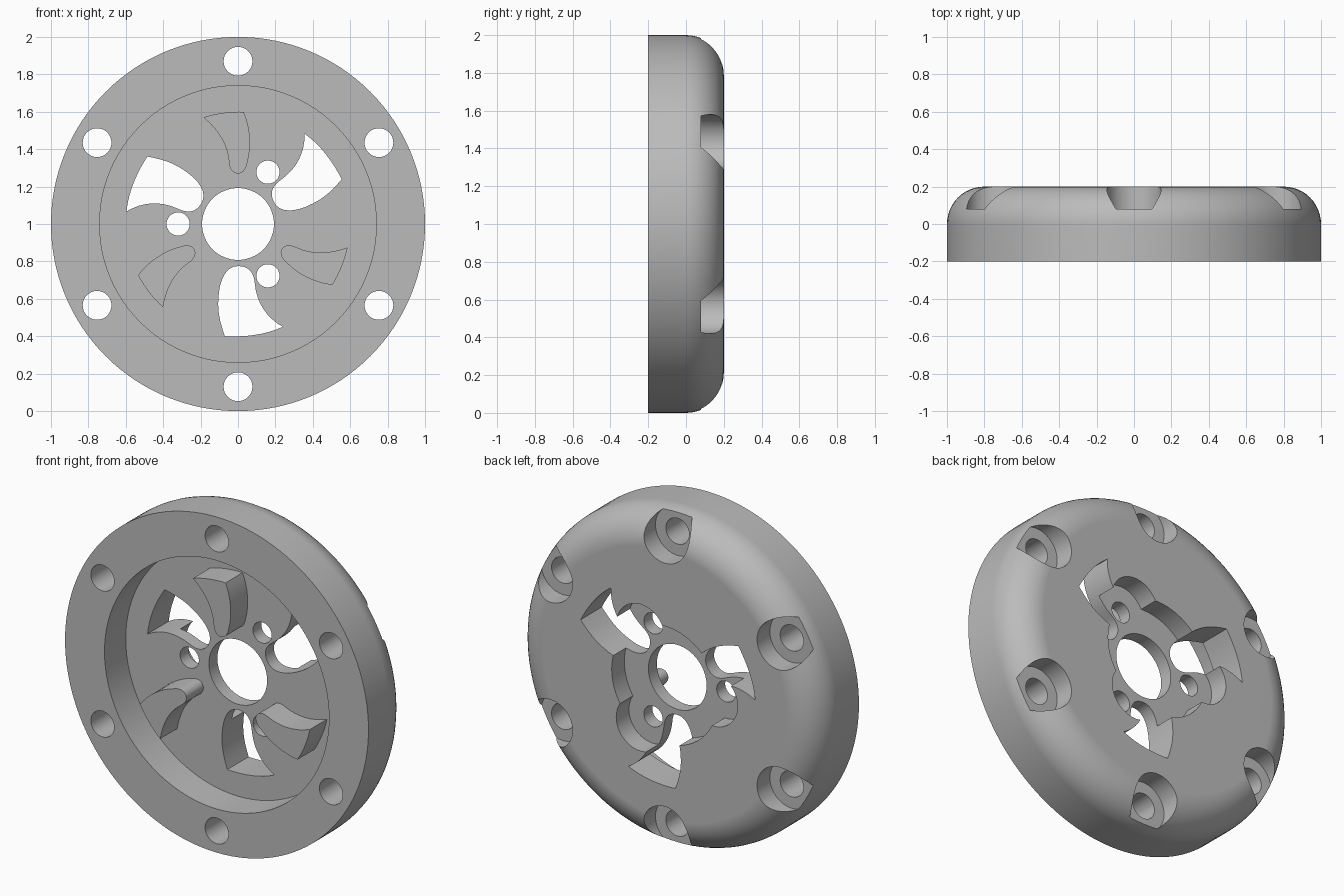
import bpy, bmesh
from math import sin, cos, pi, radians
from mathutils import Vector, Matrix
from mathutils.geometry import interpolate_bezier

cube = bpy.data.objects.get("Cube")
if cube:
    bpy.data.objects.remove(cube)

CENTRE_Z = 1.0
grey = bpy.data.materials.new("plain grey")
grey.use_nodes = True
grey.diffuse_color = (0.5, 0.5, 0.5, 1)
bsdf = next(n for n in grey.node_tree.nodes if n.type == 'BSDF_PRINCIPLED')
bsdf.inputs["Base Color"].default_value = (0.5, 0.5, 0.5, 1)


def circle(radius, x=0, z=0, sides=48):
    return [(x + radius * cos(2 * pi * i / sides), z + radius * sin(2 * pi * i / sides))
            for i in range(sides)]


def polar(radius, degrees):
    return radius * cos(radians(degrees)), radius * sin(radians(degrees))


def outline(segments, degrees=0):
    """Closed outline from Bezier segments, turned about the axle."""
    turn = Matrix.Rotation(radians(degrees), 2)
    points = []
    for seg in segments:
        points += interpolate_bezier(*[Vector(p) for p in seg], 9)[:-1]
    return [tuple(turn @ p.to_2d()) for p in points]


def loft(name, layers):
    """Solid skinned through (outline, y) layers with flat caps."""
    bm = bmesh.new()
    rings = [[bm.verts.new((x, y, z + CENTRE_Z)) for x, z in pts] for pts, y in layers]
    for a, b in zip(rings, rings[1:]):
        n = len(a)
        for i in range(n):
            bm.faces.new((a[i], a[(i + 1) % n], b[(i + 1) % n], b[i]))
    bm.faces.new(rings[0])
    bm.faces.new(rings[-1])
    bmesh.ops.recalc_face_normals(bm, faces=bm.faces)
    mesh = bpy.data.meshes.new(name)
    bm.to_mesh(mesh)
    bm.free()
    mesh.materials.append(grey)
    ob = bpy.data.objects.new(name, mesh)
    bpy.context.collection.objects.link(ob)
    return ob


def activate(ob):
    bpy.ops.object.select_all(action='DESELECT')
    ob.select_set(True)
    bpy.context.view_layer.objects.active = ob


def cut(ob, pts, y0, y1):
    """Cut a straight-sided opening between two depths."""
    cutter = loft("cutter", [(pts, y0), (pts, y1)])
    cutter.hide_render = True
    activate(ob)
    mod = ob.modifiers.new("cut", 'BOOLEAN')
    mod.operation = 'DIFFERENCE'
    mod.solver = 'EXACT'
    mod.object = cutter
    bpy.ops.object.modifier_apply(modifier=mod.name)
    bpy.data.objects.remove(cutter)


def smooth(ob):
    activate(ob)
    bpy.ops.object.shade_smooth_by_angle(angle=radians(30))
    ob.modifiers.new("flat_caps", 'WEIGHTED_NORMAL').keep_sharp = True


# Swept window and raised vane outlines
window = [
    ((0, -.225), (.06, -.225), (.085, -.26), (.09, -.32)),
    ((.09, -.32), (.1, -.42), (.15, -.5), (.24, -.55)),
    ((.24, -.55), (.14, -.595), (.03, -.605), (-.07, -.6)),
    ((-.07, -.6), (-.095, -.53), (-.11, -.47), (-.105, -.4)),
    ((-.105, -.4), (-.1, -.29), (-.06, -.225), (0, -.225)),
]
vane = [
    ((0, .27), (.03, .27), (.045, .3), (.05, .33)),
    ((.05, .33), (.075, .42), (.065, .52), (.03, .6)),
    ((.03, .6), (-.04, .602), (-.12, .592), (-.185, .57)),
    ((-.185, .57), (-.1, .5), (-.055, .42), (-.048, .33)),
    ((-.048, .33), (-.045, .29), (-.025, .27), (0, .27)),
]

# Wheel body with a rounded back edge
layers = [(circle(1, sides=128), -.2)]
for i in range(13):
    a = i / 12 * pi / 2
    layers.append((circle(.8 + .2 * cos(a), sides=128), .2 * sin(a)))
body = loft("wheel_body", layers)

# Front recess, back hub pocket and axle bore
cut(body, circle(.74, sides=96), -.3, 0)
cut(body, circle(.35, sides=64), .08, .3)
cut(body, circle(.192, sides=64), -.3, .4)

# Hub screw holes with round pockets, and swept windows
for k in range(3):
    x, z = polar(.32, 60 + 120 * k)
    cut(body, circle(.16, x, z), .08, .3)
    cut(body, circle(.062, x, z, 32), -.3, .4)
    cut(body, outline(window, 120 * k), -.3, .4)

# Rim bolt holes with counterbores at the back
for k in range(6):
    x, z = polar(.87, 30 + 60 * k)
    cut(body, circle(.145, x, z), .08, .3)
    cut(body, circle(.077, x, z, 32), -.3, .4)
smooth(body)

# Raised vanes standing in the front recess
for k in range(3):
    pts = outline(vane, 120 * k)
    smooth(loft(f"raised_vane_{k + 1}", [(pts, -.16), (pts, .03)]))
